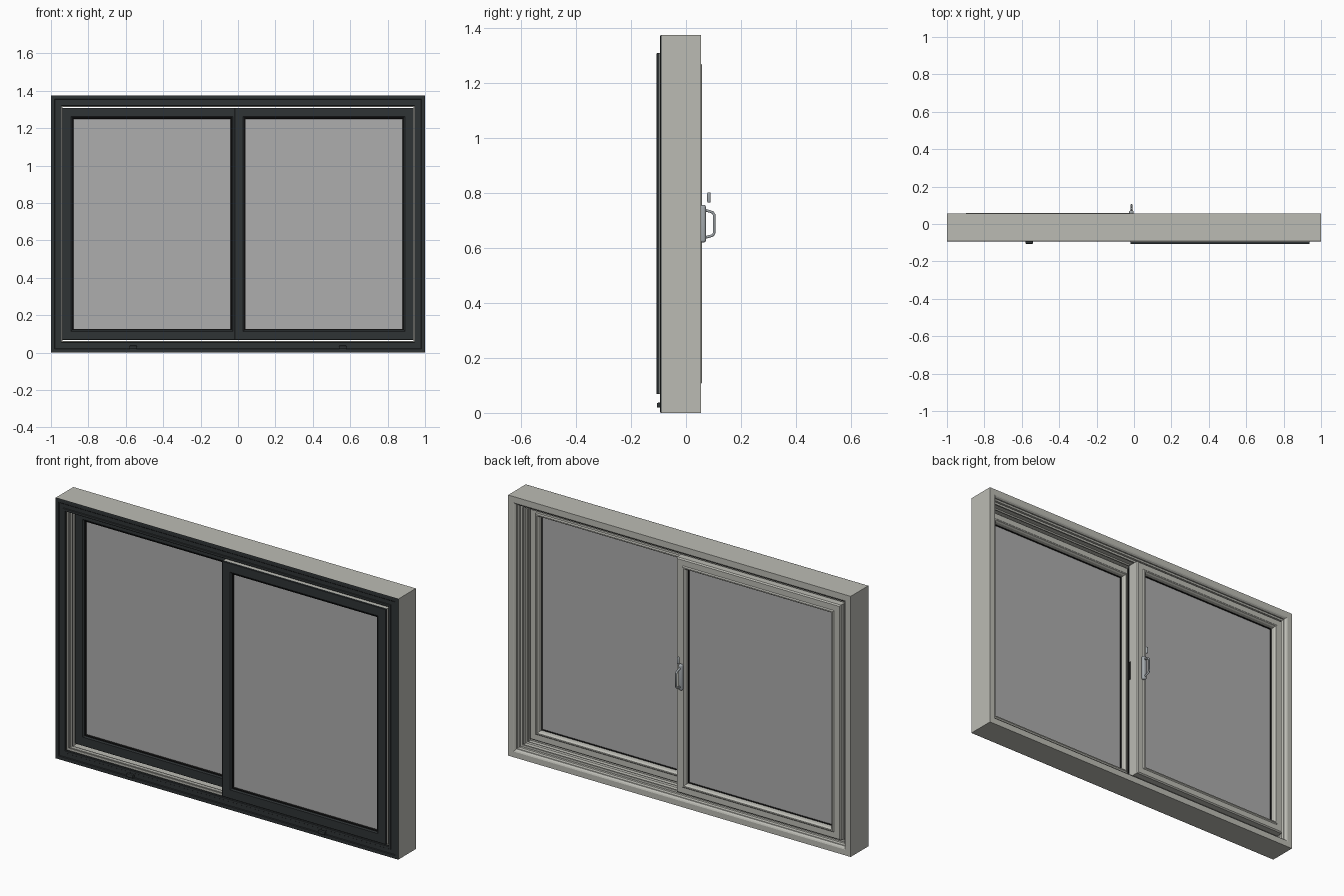
import bpy, bmesh
from mathutils import Vector

if "Cube" in bpy.data.objects:
    bpy.data.objects.remove(bpy.data.objects["Cube"])

W, H = 1.0, 1.375      # half width and height of the frame


def material(name, rgb):
    m = bpy.data.materials.new(name)
    m.diffuse_color = (*rgb, 1)
    m.use_nodes = True
    m.node_tree.nodes["Principled BSDF"].inputs["Base Color"].default_value = m.diffuse_color
    return m


DARK = material("dark_cladding", (0.028, 0.033, 0.035))
LIGHT = material("light_frame", (0.5, 0.5, 0.455))
GLASS = material("grey_glass", (0.42, 0.42, 0.42))
RUBBER = material("black_gasket", (0.008, 0.008, 0.008))
METAL = material("handle_metal", (0.36, 0.39, 0.41))


def finish(name, bm, mat):
    bmesh.ops.recalc_face_normals(bm, faces=bm.faces)
    me = bpy.data.meshes.new(name)
    bm.to_mesh(me)
    bm.free()
    ob = bpy.data.objects.new(name, me)
    bpy.context.collection.objects.link(ob)
    me.materials.append(mat)
    return ob


def ring(name, rect, profile, mat):
    """Sweep a closed (inset, y) profile round a rectangle with mitred corners."""
    x0, x1, z0, z1 = rect
    bm = bmesh.new()
    loops = []
    for x, z, sx, sz in ((x0, z0, 1, 1), (x1, z0, -1, 1), (x1, z1, -1, -1), (x0, z1, 1, -1)):
        loops.append([bm.verts.new((x + sx * d, y, z + sz * d)) for d, y in profile])
    n = len(profile)
    for i in range(4):
        a, b = loops[i], loops[(i + 1) % 4]
        for j in range(n):
            k = (j + 1) % n
            bm.faces.new((a[j], a[k], b[k], b[j]))
    return finish(name, bm, mat)


def box(name, lo, hi, mat, bevel=0, segments=3):
    lo, hi = Vector(lo), Vector(hi)
    bm = bmesh.new()
    bmesh.ops.create_cube(bm, size=1)
    for v in bm.verts:
        v.co = (lo + hi) / 2 + v.co * (hi - lo)
    if bevel:
        bmesh.ops.bevel(bm, geom=bm.edges[:], offset=bevel, segments=segments,
                        profile=0.5, affect='EDGES')
    ob = finish(name, bm, mat)
    if bevel:
        smooth(ob)
    return ob


def smooth(ob):
    bpy.ops.object.select_all(action='DESELECT')
    ob.select_set(True)
    bpy.context.view_layer.objects.active = ob
    bpy.ops.object.shade_smooth_by_angle()


# Outer frame with two stepped sliding tracks
outer = (-W, W, 0, H)
ring("outer_frame", outer, [
    (0, -0.09), (0, 0.055), (0.03, 0.055), (0.036, 0.052), (0.042, 0.044), (0.042, 0.038),
    (0.05, 0.034), (0.05, 0.022), (0.061, 0.022), (0.061, 0.014), (0.05, 0.014),
    (0.05, -0.024), (0.056, -0.028), (0.056, -0.034), (0.05, -0.038), (0.05, -0.062),
    (0.061, -0.062), (0.061, -0.07), (0.05, -0.07), (0.05, -0.09)], LIGHT)

# Dark cladding on the front of the frame, with a shallow groove
ring("front_cladding", outer, [
    (0, -0.0895), (0, -0.092), (0.003, -0.094), (0.018, -0.094), (0.021, -0.091),
    (0.042, -0.091), (0.044, -0.094), (0.055, -0.094), (0.057, -0.092),
    (0.057, -0.083), (0.05, -0.083), (0.05, -0.0895)], DARK)


def sash(name, x0, x1, yf, yb):
    """Sash frame: dark front, light body with raised bead, gaskets and glass."""
    rect = (x0, x1, 0.068, 1.309)
    ring(name + "_front", rect, [
        (0, yf + 0.011), (0, yf + 0.001), (0.001, yf), (0.046, yf), (0.053, yf + 0.005),
        (0.053, yf + 0.011)], DARK)
    ring(name + "_body", rect, [
        (0, yf + 0.011), (0, yb - 0.006), (0.006, yb), (0.036, yb), (0.041, yb + 0.005),
        (0.047, yb + 0.005), (0.053, yb - 0.004), (0.055, yb - 0.022),
        (0.055, yf + 0.011)], LIGHT)
    g0, g1 = yf + 0.014, yb - 0.026
    for label, a, b in (("front", yf + 0.006, g0), ("back", g1, g1 + 0.005)):
        ring(f"{name}_{label}_gasket", rect,
             [(0.052, a), (0.057, a), (0.059, b), (0.052, b)] if label == "front" else
             [(0.052, a), (0.059, a), (0.057, b), (0.052, b)], RUBBER)
    d = 0.054
    box(name + "_glass", (x0 + d, g0, rect[2] + d), (x1 - d, g1, rect[3] - d), GLASS)


sash("fixed_sash", -0.018, 0.938, -0.107, -0.035)
sash("sliding_sash", -0.938, 0.02, -0.022, 0.053)

# Meeting-stile interlock, its seal and the lock keep
box("interlock_strip", (-0.012, -0.036, 0.075), (0.012, -0.022, 1.302), LIGHT)
box("interlock_seal", (0.012, -0.034, 0.075), (0.015, -0.03, 1.302), RUBBER)
box("lock_keep", (0.019, -0.02, 0.64), (0.024, -0.002, 0.74), RUBBER)

# Drain caps on the front sill
for side, sx in (("left", -1), ("right", 1)):
    box(side + "_drain_cap", (sx * 0.56 - 0.02, -0.106, 0.019),
        (sx * 0.56 + 0.02, -0.09, 0.037), DARK, 0.004, 2)

# Handle: rounded back plate, D-shaped pull and thumb latch
HX = -0.014
box("handle_plate", (HX - 0.012, 0.052, 0.62), (HX + 0.012, 0.073, 0.757), METAL, 0.009, 4)
curve = bpy.data.curves.new("handle_pull", 'CURVE')
curve.dimensions = '3D'
curve.bevel_depth = 0.005
curve.bevel_resolution = 3
spline = curve.splines.new('POLY')
path = [(0.068, 0.738), (0.088, 0.733), (0.098, 0.729), (0.102, 0.722),
        (0.102, 0.654), (0.098, 0.647), (0.088, 0.643), (0.068, 0.638)]
spline.points.add(len(path) - 1)
for p, (y, z) in zip(spline.points, path):
    p.co = (HX, y, z, 1)
curve.materials.append(METAL)
curve.use_fill_caps = True
pull = bpy.data.objects.new("handle_pull", curve)
bpy.context.collection.objects.link(pull)
box("thumb_latch", (HX - 0.006, 0.077, 0.765), (HX + 0.006, 0.09, 0.803), METAL, 0.0055, 4)
